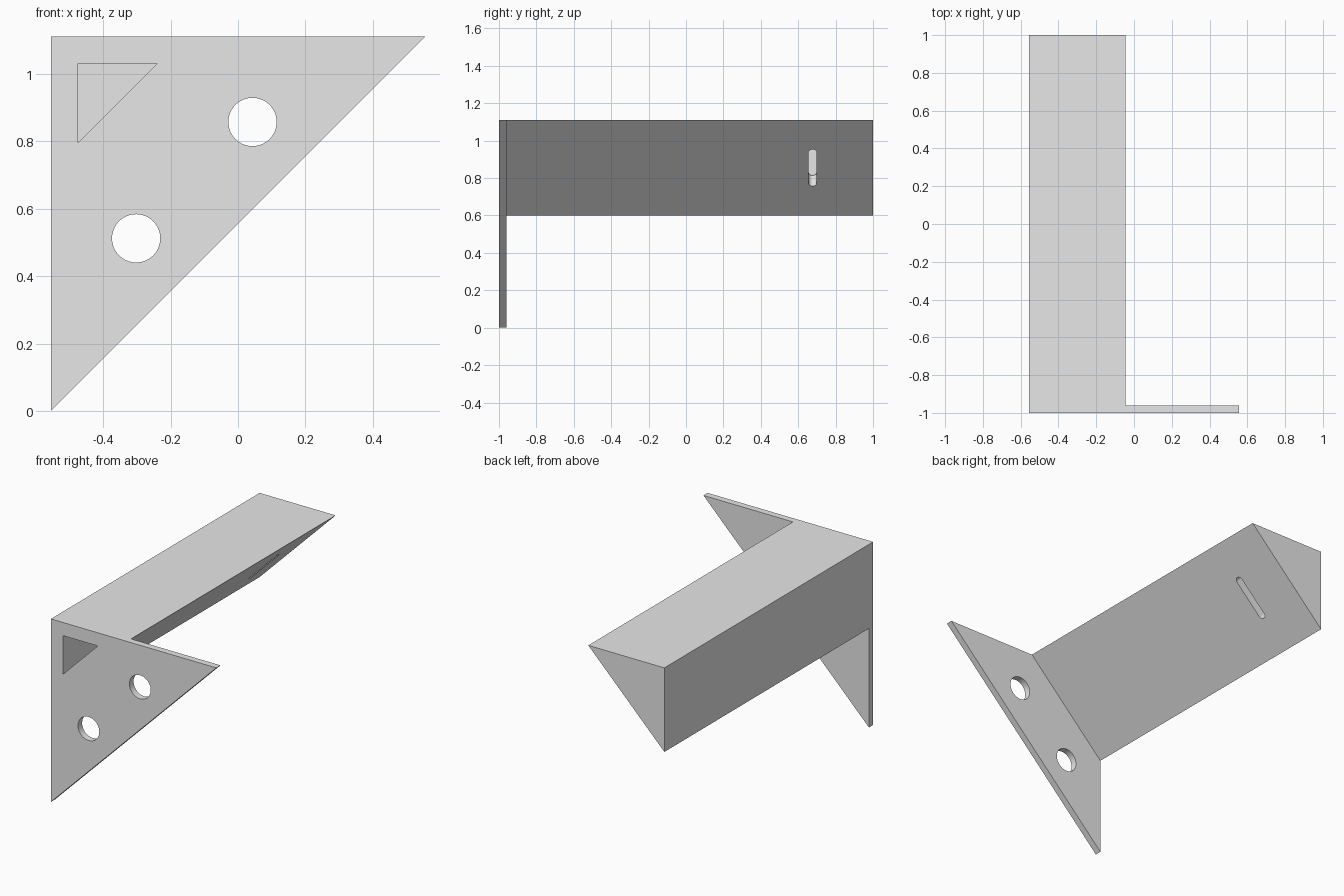
import bpy
import bmesh
from math import cos, sin, pi
from mathutils import Vector

if "Cube" in bpy.data.objects:
    bpy.data.objects.remove(bpy.data.objects["Cube"], do_unlink=True)

grey = bpy.data.materials.new("plain grey")
grey.use_nodes = True
grey.diffuse_color = (0.8, 0.8, 0.8, 1)
grey.node_tree.nodes["Principled BSDF"].inputs["Base Color"].default_value = (0.8, 0.8, 0.8, 1)

X, Y, Z = Vector((1, 0, 0)), Vector((0, 1, 0)), Vector((0, 0, 1))
LEFT, TOP = -0.555, 1.11
FRONT, PLATE_BACK, BACK = -1.0, -0.96, 1.0
WALL = 0.08


def extrude_profile(name, points, u, v, start, sweep):
    """Solid made by sweeping a flat outline given in the u, v directions."""
    bm = bmesh.new()
    face = bm.faces.new([bm.verts.new(start + u * a + v * b) for a, b in points])
    moved = bmesh.ops.extrude_face_region(bm, geom=[face], use_keep_orig=True)["geom"]
    bmesh.ops.translate(bm, vec=sweep, verts=[g for g in moved if isinstance(g, bmesh.types.BMVert)])
    bmesh.ops.recalc_face_normals(bm, faces=bm.faces)
    mesh = bpy.data.meshes.new(name)
    bm.to_mesh(mesh)
    bm.free()
    mesh.materials.append(grey)
    obj = bpy.data.objects.new(name, mesh)
    bpy.context.collection.objects.link(obj)
    return obj


def corner_prism(name, inset, leg, y0, y1):
    """Right triangle tucked into the top left corner, swept along y."""
    points = [(inset, -inset), (inset + leg, -inset), (inset, -inset - leg)]
    return extrude_profile(name, points, X, Z, Vector((LEFT, y0, TOP)), Y * (y1 - y0))


def combine(target, other, operation):
    mod = target.modifiers.new(operation.lower(), "BOOLEAN")
    mod.operation, mod.object, mod.solver = operation, other, "EXACT"
    bpy.context.view_layer.objects.active = target
    bpy.ops.object.modifier_apply(modifier=mod.name)
    bpy.data.objects.remove(other, do_unlink=True)


# Triangular mounting plate joined to the long triangular beam
bracket = corner_prism("bracket", 0, 1.11, FRONT, PLATE_BACK)
combine(bracket, corner_prism("beam", 0, 0.51, PLATE_BACK, BACK), "UNION")

# Hollow inside the beam, open at the front
combine(bracket, corner_prism("hollow", WALL, 0.235, FRONT - 0.1, BACK - WALL), "DIFFERENCE")

# Two bolt holes, mirrored about the plate's diagonal
for a, b in ((0.598, 0.253), (0.253, 0.598)):
    ring = [(0.0715 * cos(i * pi / 32), 0.0715 * sin(i * pi / 32)) for i in range(64)]
    start = Vector((LEFT + a, FRONT - 0.1, TOP - b))
    combine(bracket, extrude_profile("bolt_hole", ring, X, Z, start, Y * 0.3), "DIFFERENCE")

# Rounded slot through the sloping wall near the back
along, outward = (X + Z).normalized(), (X - Z).normalized()
radius, reach = 0.0215, 0.117
slot = []
for side in (1, -1):
    for i in range(17):
        t = i * pi / 16 - pi / 2
        slot.append((side * (reach + radius * cos(t)), side * radius * sin(t)))
middle = Vector((LEFT + 0.255, 0.677, TOP - 0.255))
combine(bracket, extrude_profile("slot", slot, along, Y, middle + outward * 0.05, outward * -0.14), "DIFFERENCE")

# Smooth round walls, crisp edges
bpy.ops.object.select_all(action="DESELECT")
bracket.select_set(True)
bpy.context.view_layer.objects.active = bracket
bpy.ops.object.shade_smooth_by_angle(angle=pi / 6)
